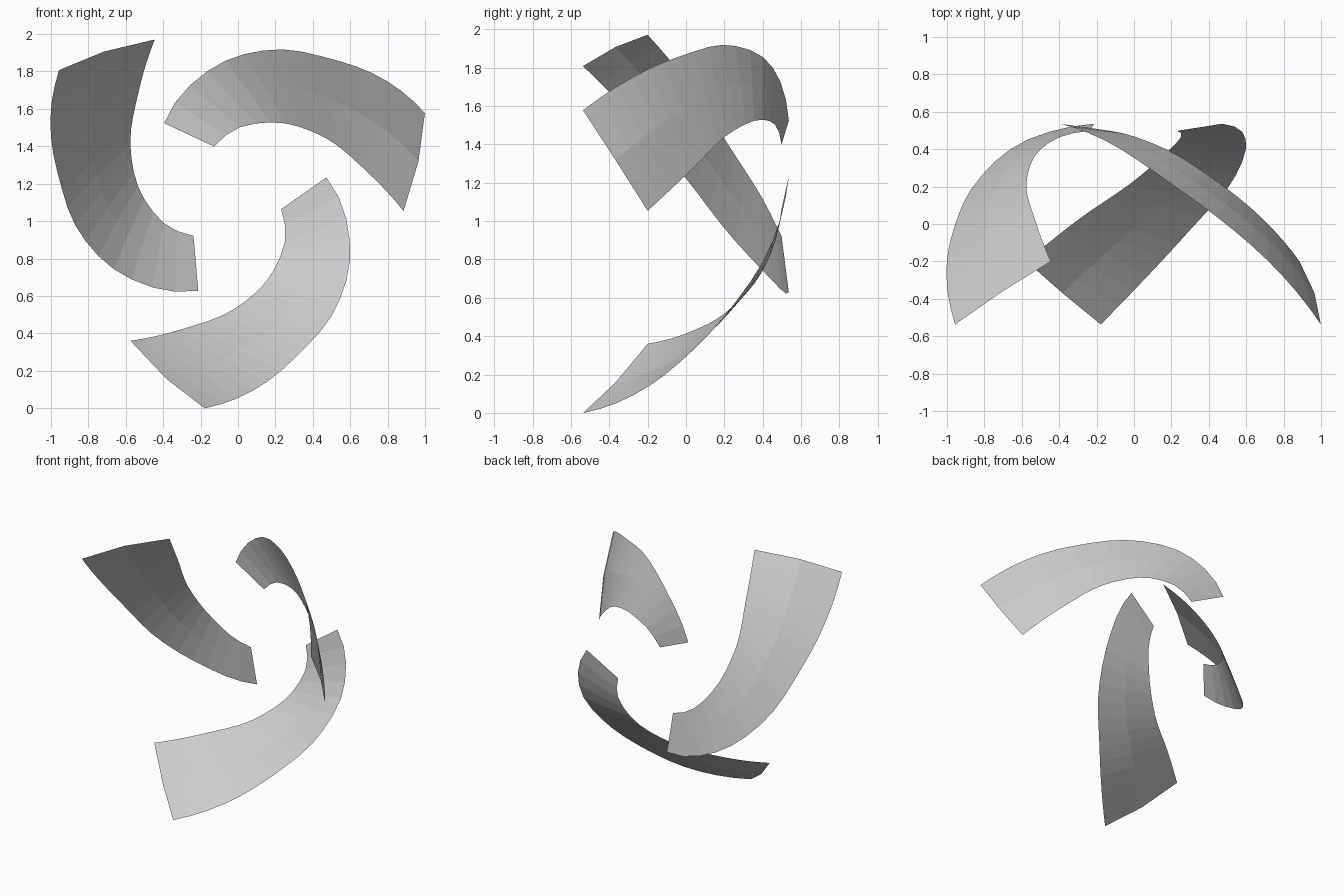
import bpy, math
from mathutils import Vector

if "Cube" in bpy.data.objects:
    bpy.data.objects.remove(bpy.data.objects["Cube"])

CX, CZ = -0.045, 1.128      # swirl axis (runs along y)
SEGS = 16

# blade edges as (angle in the xz plane, radius from the axis, y)
OUTER = [(23.3, 1.137, -.537), (41.5, 1.007, -.19), (54.1, .915, 0), (71.5, .833, .2),
         (98, .695, .44), (119.7, .585, .52), (131.5, .528, .536)]
INNER = [(-4.6, .933, -.2), (10.4, .748, .025), (33, .595, .22), (61.7, .454, .4),
         (86.3, .36, .475), (107, .283, .498)]


def polar(a, r, y):
    a = math.radians(a)
    return Vector((r * math.cos(a), y, r * math.sin(a)))


def smooth_edge(spec, n):
    """Chord-parametrised Hermite curve, sampled at n + 1 even steps."""
    p = [polar(*s) for s in spec]
    t = [0.0]
    for a, b in zip(p, p[1:]):
        t.append(t[-1] + (b - a).length)
    k = len(p)
    slope = [(p[i + 1] - p[i]) / (t[i + 1] - t[i]) for i in range(k - 1)]
    tan = [None] * k
    for i in range(1, k - 1):
        h0, h1 = t[i] - t[i - 1], t[i + 1] - t[i]
        tan[i] = (slope[i - 1] * h1 + slope[i] * h0) / (h0 + h1)
    tan[0] = slope[0] * 2 - tan[1]
    tan[-1] = slope[-1] * 2 - tan[-2]
    out = []
    for j in range(n + 1):
        s = t[-1] * j / n
        i = max(m for m in range(k - 1) if t[m] <= s + 1e-9)
        h = t[i + 1] - t[i]
        u = (s - t[i]) / h
        out.append(p[i] * (2*u**3 - 3*u**2 + 1) + tan[i] * h * (u**3 - 2*u**2 + u)
                   + p[i + 1] * (3*u**2 - 2*u**3) + tan[i + 1] * h * (u**3 - u**2))
    return out


grey = bpy.data.materials.new("light_grey")
grey.diffuse_color = (0.6, 0.6, 0.6, 1)
grey.use_nodes = True
grey.node_tree.nodes["Principled BSDF"].inputs["Base Color"].default_value = grey.diffuse_color

# one blade: outer edge, slightly bulged middle line, inner edge
verts, faces = [], []
for j, (o, i) in enumerate(zip(smooth_edge(OUTER, SEGS), smooth_edge(INNER, SEGS))):
    mid = (o + i) / 2
    radial = Vector((mid.x, 0, mid.z)).normalized()
    verts += [o, mid + radial * 0.023 * (1 - j / SEGS), i]
for j in range(SEGS):
    for c in range(2):
        a = 3 * j + c
        faces.append((a, a + 1, a + 4, a + 3))

mesh = bpy.data.meshes.new("blade")
mesh.from_pydata(verts, [], faces)
mesh.materials.append(grey)

# three blades turned about the axis
for name, turn in (("right_blade", 0), ("left_blade", 120), ("bottom_blade", 240)):
    ob = bpy.data.objects.new(name, mesh)
    ob.location = (CX, 0, CZ)
    ob.rotation_euler = (0, -math.radians(turn), 0)
    bpy.context.collection.objects.link(ob)
